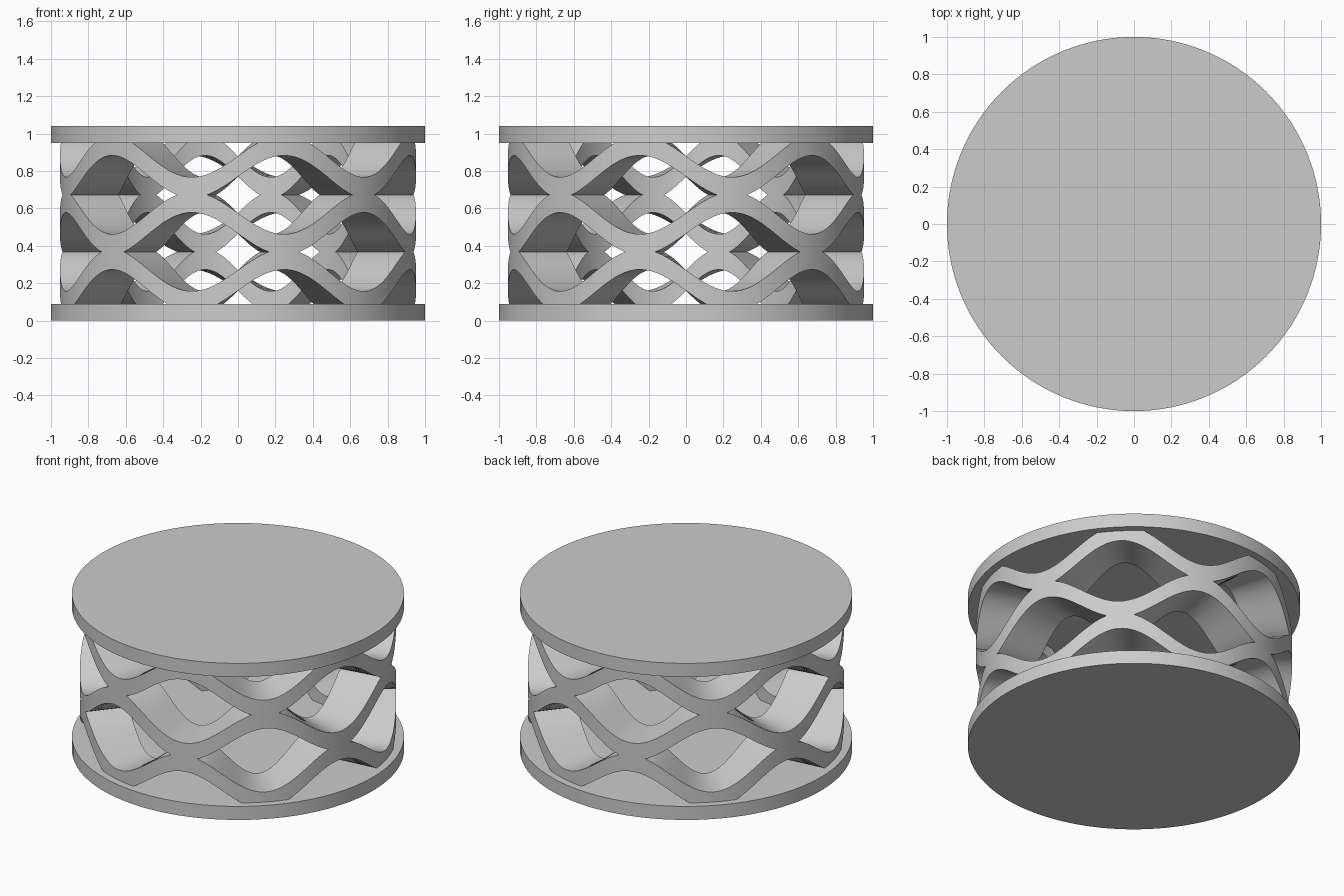
import bpy
import bmesh
from math import sin, cos, pi, radians

if "Cube" in bpy.data.objects:
    bpy.data.objects.remove(bpy.data.objects["Cube"], do_unlink=True)

# Overall sizes
HEIGHT, PLATE = 1.04, 0.09
R_OUT, R_IN = 0.952, 0.68
MID = HEIGHT / 2
PITCH = 0.305                  # height between neighbouring waves
WAVES = 6                      # periods around the ring
STEPS = 360
TIP = WAVES * radians(5)       # phase where two touching waves separate
CREST = 0.058                  # underside of a crest above the wave's middle
AMP = (PITCH / 2 + CREST) / (1 + cos(TIP))
HALF = AMP - CREST             # half the band height

grey = bpy.data.materials.new("light grey")
grey.use_nodes = True
colour = (0.6, 0.6, 0.6, 1)
grey.diffuse_color = colour
grey.node_tree.nodes["Principled BSDF"].inputs["Base Color"].default_value = colour


def finish(obj):
    obj.data.materials.clear()
    obj.data.materials.append(grey)
    bpy.ops.object.select_all(action="DESELECT")
    obj.select_set(True)
    bpy.context.view_layer.objects.active = obj
    bpy.ops.object.shade_smooth_by_angle(angle=radians(30))


def plate(name, z):
    bpy.ops.mesh.primitive_cylinder_add(
        vertices=128, radius=1, depth=PLATE, location=(0, 0, z + PLATE / 2))
    obj = bpy.context.object
    obj.name = name
    finish(obj)


def wave_band(bm, level, sign):
    """Closed wavy ring of rectangular section, trimmed where it meets its neighbours."""
    centre = MID + level * PITCH
    rings = []
    for i in range(STEPS):
        a = 2 * pi * i / STEPS
        # angle runs from the front towards +x
        wave = sign * AMP * cos(WAVES * (a - radians(15)))
        low = centre + max(wave - HALF, -PITCH / 2)
        high = centre + min(wave + HALF, PITCH / 2)
        section = ((R_OUT, low), (R_OUT, high), (R_IN, high), (R_IN, low))
        rings.append([bm.verts.new((r * sin(a), -r * cos(a), z)) for r, z in section])
    for i in range(STEPS):
        p, q = rings[i], rings[(i + 1) % STEPS]
        for k in range(4):
            n = (k + 1) % 4
            bm.faces.new((p[k], q[k], q[n], p[n]))


# Lattice of three waves in alternating phase, fused at the joints
bm = bmesh.new()
for level, sign in ((-1, 1), (0, -1), (1, 1)):
    wave_band(bm, level, sign)
joints = (MID - PITCH / 2, MID + PITCH / 2)
inner = [f for f in bm.faces
         if any(all(abs(v.co.z - z) < 1e-5 for v in f.verts) for z in joints)]
bmesh.ops.delete(bm, geom=inner, context="FACES")
bmesh.ops.remove_doubles(bm, verts=bm.verts, dist=1e-5)
bmesh.ops.recalc_face_normals(bm, faces=bm.faces)
mesh = bpy.data.meshes.new("wave_lattice")
bm.to_mesh(mesh)
bm.free()
lattice = bpy.data.objects.new("wave_lattice", mesh)
bpy.context.collection.objects.link(lattice)
finish(lattice)

# End plates
plate("bottom_plate", 0)
plate("top_plate", HEIGHT - PLATE)
